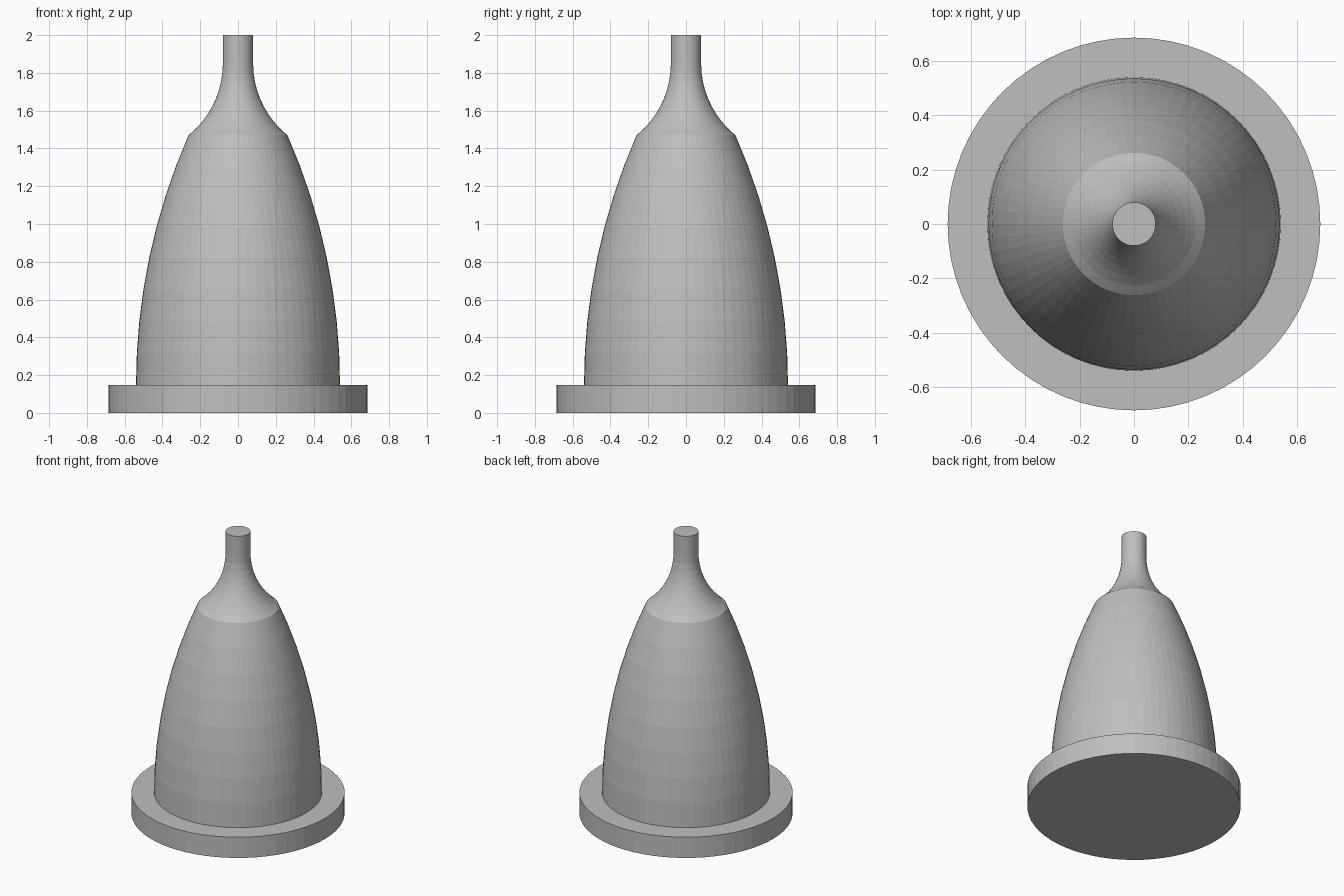
import bpy, bmesh, math

if "Cube" in bpy.data.objects:
    bpy.data.objects.remove(bpy.data.objects["Cube"])

SIDES = 64
grey = bpy.data.materials.new("light grey")
grey.use_nodes = True
colour = (0.52, 0.52, 0.52, 1)
grey.diffuse_color = colour
grey.node_tree.nodes["Principled BSDF"].inputs["Base Color"].default_value = colour


def arc(centre_r, centre_z, radius, start, end, steps):
    """Points (r, z) along a circular arc, angles in radians."""
    angles = [start + (end - start) * i / steps for i in range(steps + 1)]
    return [(centre_r + radius * math.cos(a), centre_z + radius * math.sin(a)) for a in angles]


def lathe(name, profile):
    """Closed flat-shaded solid turned around z."""
    bm = bmesh.new()
    rings = []
    for r, z in profile:
        rings.append([bm.verts.new((r * math.cos(math.tau * i / SIDES),
                                    r * math.sin(math.tau * i / SIDES), z))
                      for i in range(SIDES)])
    for low, high in zip(rings, rings[1:]):
        for i in range(SIDES):
            j = (i + 1) % SIDES
            bm.faces.new((low[i], low[j], high[j], high[i]))
    bm.faces.new(rings[0][::-1])
    bm.faces.new(rings[-1])
    mesh = bpy.data.meshes.new(name)
    bm.to_mesh(mesh)
    bm.free()
    mesh.materials.append(grey)
    obj = bpy.data.objects.new(name, mesh)
    bpy.context.collection.objects.link(obj)
    return obj


BASE_TOP, SHOULDER, NECK_TOP, TOP = 0.147, 1.47, 1.85, 2.0
BODY_R, SHOULDER_R, STEM_R = 0.54, 0.262, 0.08

# Round base plate
lathe("base_plate", [(0.686, 0), (0.686, BASE_TOP)])

# Bulging body, upright at the base and leaning in to the shoulder
h, d = SHOULDER - BASE_TOP, BODY_R - SHOULDER_R
big = (h * h + d * d) / (2 * d)
body = arc(BODY_R - big, BASE_TOP, big, 0, math.asin(h / big), 8)

# Hollow curved neck, running into the straight stem
h, d = NECK_TOP - SHOULDER, SHOULDER_R - STEM_R
small = (h * h + d * d) / (2 * d)
neck = arc(STEM_R + small, NECK_TOP, small, math.pi + math.asin(h / small), math.pi, 9)

lathe("body_and_stem", body + neck[1:] + [(STEM_R, TOP)])
